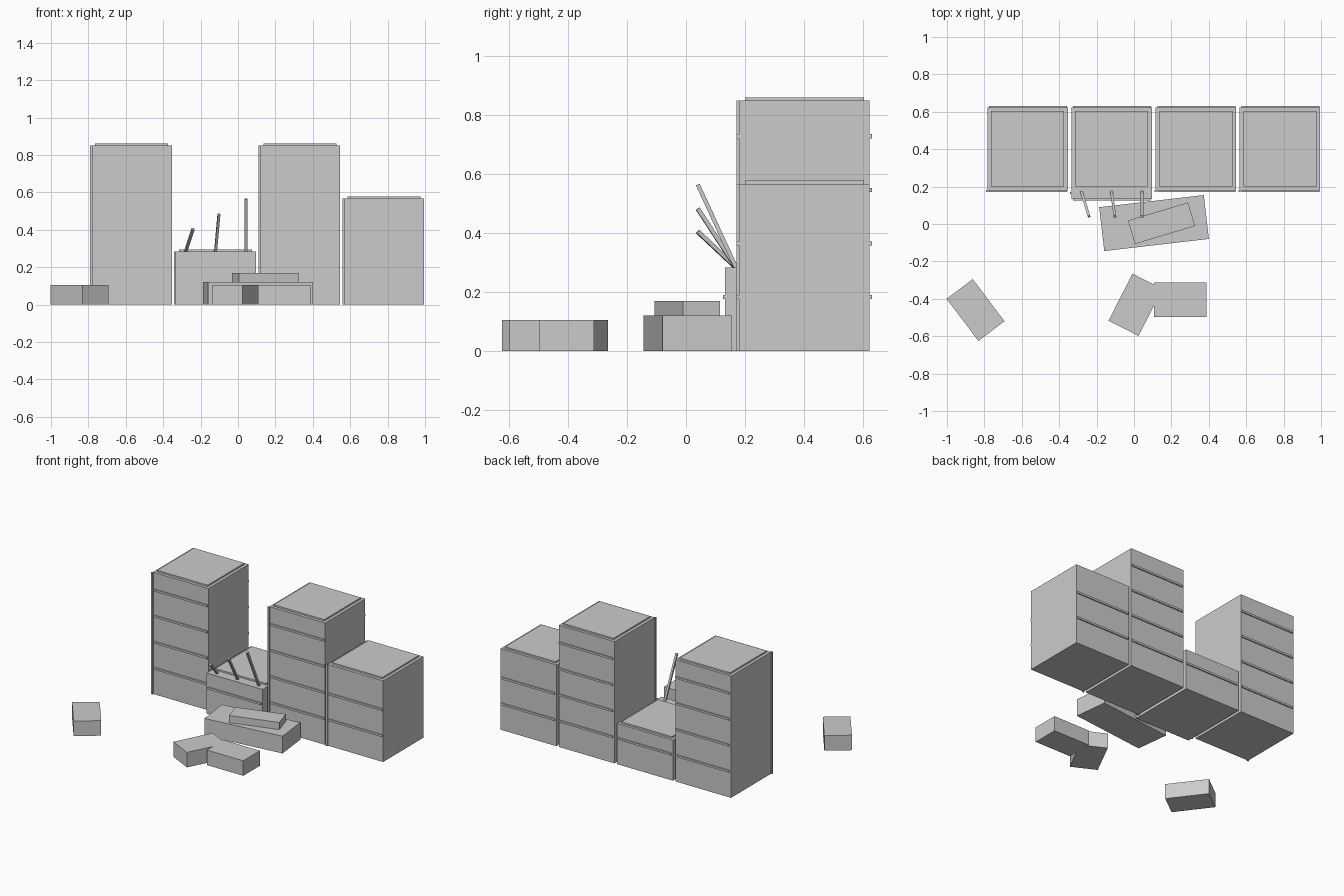
import bpy
import math
from mathutils import Vector

default = bpy.data.objects.get("Cube")
if default:
    bpy.data.objects.remove(default, do_unlink=True)

grey = bpy.data.materials.new("concrete_grey")
grey.use_nodes = True
colour = (0.6, 0.6, 0.6, 1)
grey.diffuse_color = colour
grey.node_tree.nodes["Principled BSDF"].inputs["Base Color"].default_value = colour


def block(name, centre, size, turn=0):
    """Flat-shaded box, turned about z by degrees."""
    bpy.ops.mesh.primitive_cube_add(size=1, location=centre)
    ob = bpy.context.object
    ob.name = name
    ob.scale = size
    ob.rotation_euler.z = math.radians(turn)
    ob.data.materials.append(grey)
    return ob


def span(name, x, y, z):
    """Box given by its limits on each axis."""
    limits = (x, y, z)
    return block(name, [(a + b) / 2 for a, b in limits], [b - a for a, b in limits])


def building(name, left, height, floors, front=0.18, strip_front=0.171):
    """Block with a roof slab, floor ledges front and back, and a corner pipe."""
    right, back = left + 0.43, 0.623
    span(name + "_body", (left, right), (front, back), (0, height))
    span(name + "_roof", (left + 0.02, right - 0.02), (0.2, 0.605), (height, height + 0.011))
    span(name + "_corner_strip", (left - 0.007, left + 0.005),
         (strip_front, strip_front + 0.011), (0, height))
    for i in range(floors):
        z = 0.183 + i * 0.182
        for side, y in (("front", front - 0.008), ("back", back)):
            span(f"{name}_{side}_ledge_{i}", (left + 0.01, right - 0.004),
                 (y, y + 0.008), (z - 0.007, z + 0.007))


# Row of buildings
building("left_tower", -0.784, 0.85, 4)
building("collapsed_building", -0.335, 0.284, 1, front=0.133, strip_front=0.16)
building("right_tower", 0.116, 0.85, 4)
building("low_building", 0.565, 0.567, 2)

# Bent bars sticking out of the collapsed building
bars = (((-0.28, 0.17, 0.283), (-0.24, 0.04, 0.405)),
        ((-0.12, 0.17, 0.283), (-0.102, 0.04, 0.483)),
        ((0.043, 0.17, 0.283), (0.043, 0.04, 0.565)))
for i, (start, end) in enumerate(bars):
    a, b = Vector(start), Vector(end)
    bar = block(f"bar_{i}", (a + b) / 2, (0.014, 0.014, (b - a).length))
    bar.rotation_euler = (b - a).to_track_quat("Z", "Y").to_euler()

# Rubble on the ground
block("rubble_base", (0.107, 0.005, 0.06), (0.563, 0.236, 0.12), 6.6)
block("rubble_top", (0.147, 0.004, 0.145), (0.335, 0.131, 0.05), -16.7 + 33.4)
block("rubble_straight", (0.248, -0.405, 0.0525), (0.281, 0.184, 0.105))
block("rubble_turned", (0.008, -0.432, 0.0525), (0.18, 0.282, 0.105), -27)
block("rubble_far", (-0.847, -0.46, 0.0525), (0.175, 0.282, 0.105), 37)
